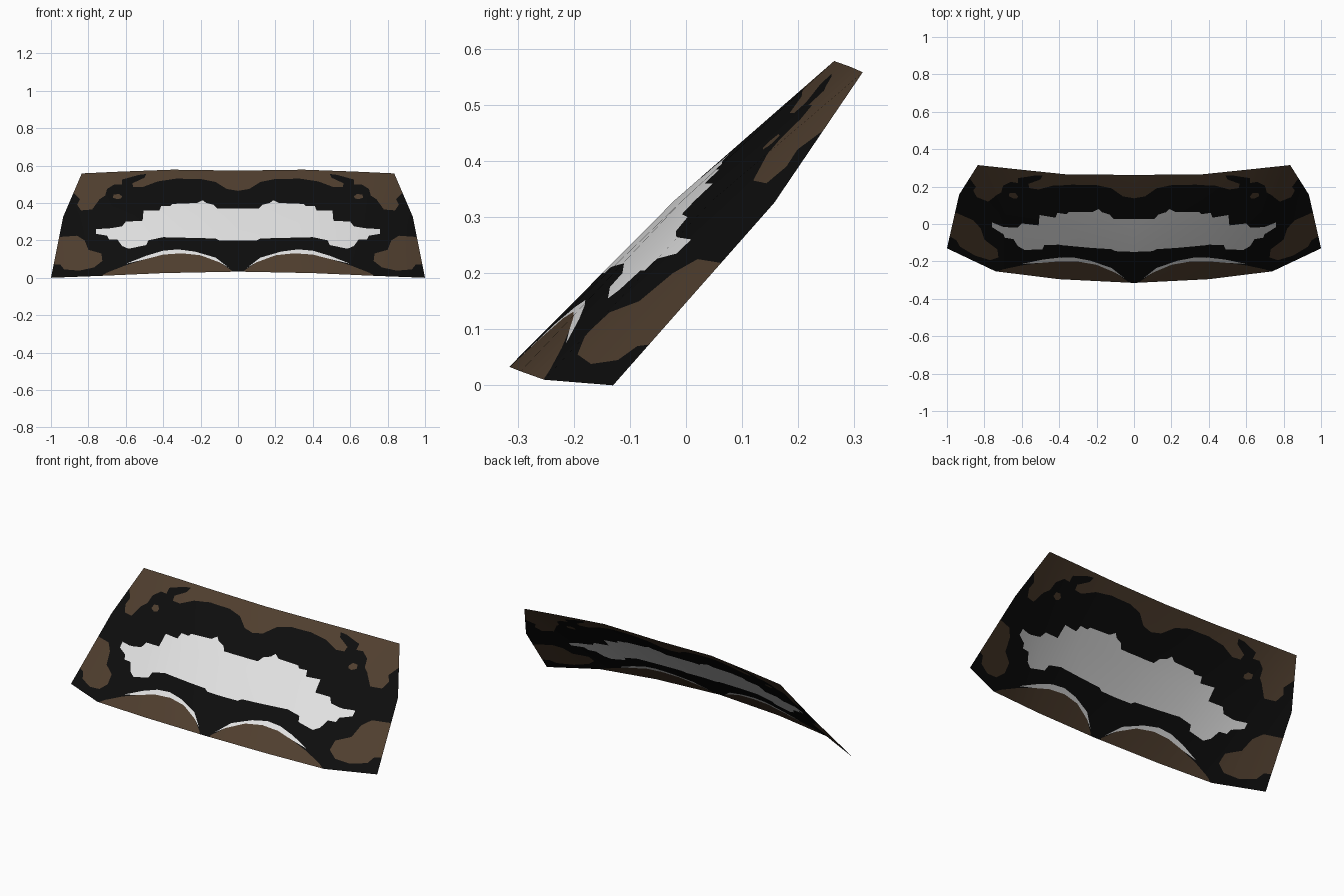
import bpy
from mathutils import Vector
from mathutils.geometry import delaunay_2d_cdt

if "Cube" in bpy.data.objects:
    bpy.data.objects.remove(bpy.data.objects["Cube"])


def material(name, rgb):
    m = bpy.data.materials.new(name)
    m.diffuse_color = (*rgb, 1)
    m.use_nodes = True
    m.node_tree.nodes["Principled BSDF"].inputs["Base Color"].default_value = m.diffuse_color
    return m


BLACK, BROWN, CLEAR = 0, 1, 2
mats = [material("black_border", (0.004, 0.004, 0.004)),
        material("brown_dirt", (0.08, 0.049, 0.028)),
        material("pale_glass", (0.76, 0.76, 0.76))]

# Curved pane: three rows (bottom, middle, top) of x, y, z, right half
rows = [
    [(0, -.315, .033), (.40, -.295, .025), (.74, -.253, .01), (1, -.13, 0)],
    [(0, -.02, .33), (.375, -.006, .33), (.69, .045, .328), (.935, .157, .325)],
    [(0, .263, .573), (.35, .264, .578), (.62, .292, .568), (.835, .315, .558)],
]

# Painted patches as front-view outlines (x, z), right half
clear_band = [(0, .37), (.11, .37), (.13, .39), (.17, .40), (.19, .415), (.22, .40),
              (.35, .395), (.36, .385), (.41, .385), (.42, .36), (.505, .36),
              (.51, .305), (.60, .30), (.62, .275), (.68, .265), (.76, .26),
              (.76, .235), (.70, .225), (.69, .205), (.645, .205), (.62, .17),
              (.585, .155), (.49, .175), (.48, .20), (.40, .217), (.12, .21),
              (.10, .20), (0, .20)]
wiper_arc = [(.05, .055), (.12, .108), (.23, .14), (.32, .152), (.40, .145),
             (.49, .118), (.60, .075), (.50, .098), (.40, .124), (.30, .131),
             (.20, .12), (.10, .083)]
lower_dirt = [(.035, 0), (.035, .04), (.10, .083), (.20, .12), (.30, .131), (.40, .124),
              (.50, .098), (.60, .067), (.70, .028), (.75, 0)]
side_dirt = [(1, .215), (.86, .225), (.82, .20), (.80, .15), (.73, .13), (.725, .09),
             (.77, .055), (.85, .038), (.93, .045), (.95, .07), (1.02, .075)]
upper_dirt = [(0, .465), (.06, .475), (.12, .512), (.20, .528), (.33, .53), (.43, .515),
              (.51, .485), (.56, .485), (.565, .505), (.50, .535), (.49, .555),
              (.53, .55), (.62, .525), (.62, .50), (.66, .50), (.70, .475),
              (.71, .44), (.74, .42), (.78, .365), (.84, .36), (.86, .39),
              (.845, .42), (.88, .455), (.92, .46), (.88, .60), (0, .60)]
spot = [(.675, .435), (.69, .448), (.72, .445), (.725, .428), (.70, .42), (.68, .424)]
spot = [(x - .055, z) for x, z in spot]
patches = [(clear_band, CLEAR), (wiper_arc, CLEAR), (lower_dirt, BROWN),
           (side_dirt, BROWN), (upper_dirt, BROWN), (spot, BROWN)]

# Coarse facets, mirrored, with averaged corner normals
facets, corner_normal = [], {}
for s in (1, -1):
    for lo, hi in zip(rows, rows[1:]):
        for i in range(3):
            a, b, c, d = [Vector((s * p[0], p[1], p[2]))
                          for p in (lo[i], lo[i + 1], hi[i + 1], hi[i])]
            for tri in ((a, b, c), (a, c, d)):
                facets.append(tri)
                n = (tri[1] - tri[0]).cross(tri[2] - tri[0]) * s
                for v in tri:
                    k = v.to_tuple(4)
                    corner_normal[k] = corner_normal.get(k, Vector()) + n


def weights(x, z, tri):
    a, b, c = tri
    det = (b.z - c.z) * (a.x - c.x) + (c.x - b.x) * (a.z - c.z)
    u = ((b.z - c.z) * (x - c.x) + (c.x - b.x) * (z - c.z)) / det
    v = ((c.z - a.z) * (x - c.x) + (a.x - c.x) * (z - c.z)) / det
    return u, v, 1 - u - v


def locate(x, z):
    """Best containing facet, with barycentric weights."""
    return max(((weights(x, z, t), t) for t in facets), key=lambda r: min(r[0]))


def inside(x, z, poly):
    hit = False
    for (x1, z1), (x2, z2) in zip(poly, poly[1:] + poly[:1]):
        if (z1 > z) != (z2 > z) and x < x1 + (z - z1) * (x2 - x1) / (z2 - z1):
            hit = not hit
    return hit


# Cut the front-view outline along all facet and patch edges
pts, edges = [], []
loops = [[(v.x, v.z) for v in t] for t in facets]
loops += [[(s * x, z) for x, z in p] for p, _ in patches for s in (1, -1)]
for loop in loops:
    n0, n = len(pts), len(loop)
    pts += [Vector(p) for p in loop]
    edges += [(n0 + i, n0 + (i + 1) % n) for i in range(n)]
cut = delaunay_2d_cdt(pts, edges, [], 0, 1e-4, False)
flat, tris = cut[0], cut[2]

# Lift the cut pieces onto the curved pane
verts, normals, faces, colours, index = [], [], [], [], {}
for t in tris:
    p, q, r = (flat[i] for i in t)
    m = (p + q + r) / 3
    if abs((q - p).cross(r - p)) < 1e-8 or min(locate(m.x, m.y)[0]) < -1e-5:
        continue
    if (q - p).cross(r - p) < 0:
        t = t[::-1]
    for i in t:
        if i not in index:
            w, tri = locate(*flat[i])
            index[i] = len(verts)
            verts.append((flat[i].x, sum(k * v.y for k, v in zip(w, tri)), flat[i].y))
            normals.append(sum((corner_normal[v.to_tuple(4)].normalized() * k
                                for k, v in zip(w, tri)), Vector()).normalized())
    faces.append([index[i] for i in t])
    colours.append(next((c for poly, c in patches if inside(abs(m.x), m.y, poly)), BLACK))

mesh = bpy.data.meshes.new("windscreen")
mesh.from_pydata(verts, [], faces)
for m in mats:
    mesh.materials.append(m)
for f, c in zip(mesh.polygons, colours):
    f.material_index = c
    f.use_smooth = True
mesh.normals_split_custom_set_from_vertices(normals)
bpy.context.collection.objects.link(bpy.data.objects.new("windscreen", mesh))
